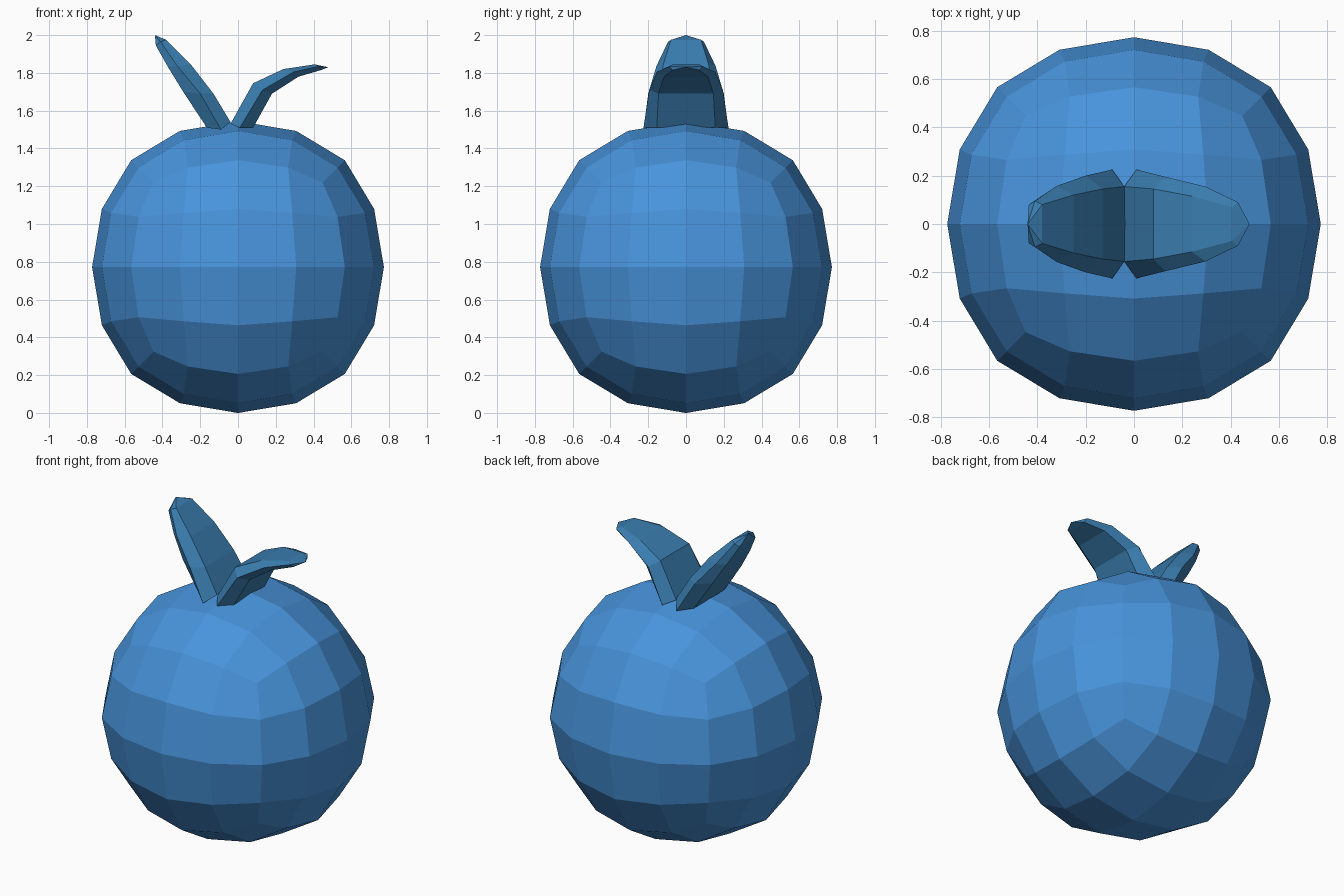
import bpy
import bmesh

cube = bpy.data.objects.get("Cube")
if cube:
    bpy.data.objects.remove(cube, do_unlink=True)


def make_material(name, rgb):
    mat = bpy.data.materials.new(name)
    mat.use_nodes = True
    color = (*rgb, 1)
    mat.diffuse_color = color
    mat.node_tree.nodes["Principled BSDF"].inputs["Base Color"].default_value = color
    return mat


def add_object(name, bm, mat):
    bmesh.ops.recalc_face_normals(bm, faces=bm.faces)
    mesh = bpy.data.meshes.new(name)
    bm.to_mesh(mesh)
    bm.free()
    mesh.materials.append(mat)
    obj = bpy.data.objects.new(name, mesh)
    bpy.context.collection.objects.link(obj)
    return obj


fruit_blue = make_material("fruit blue", (0.065, 0.296, 0.716))
leaf_blue = make_material("leaf blue", (0.042, 0.205, 0.43))

# Fruit body: a cube rounded into flat quads
radius = 0.772
bm = bmesh.new()
bmesh.ops.create_cube(bm, size=2 * radius / 0.878)
body = add_object("fruit_body", bm, fruit_blue)
body.location.z = radius
rounding = body.modifiers.new("rounding", "SUBSURF")
rounding.levels = rounding.render_levels = 2
rounding.use_limit_surface = False


# Leaf: six-sided sections with a wide rim between narrower faces, closed at a tip
def make_leaf(name, stations, tip):
    bm = bmesh.new()
    rings = []
    for upper, rim, lower, wide, narrow in stations:
        section = [(upper, narrow), (rim, wide), (lower, narrow),
                   (lower, -narrow), (rim, -wide), (upper, -narrow)]
        rings.append([bm.verts.new((x, y, z)) for (x, z), y in section])
    for a, b in zip(rings, rings[1:]):
        for i in range(6):
            j = (i + 1) % 6
            bm.faces.new((a[i], a[j], b[j], b[i]))
    bm.faces.new(rings[0])
    end = bm.verts.new((tip[0], 0, tip[1]))
    for i in range(6):
        bm.faces.new((rings[-1][i], rings[-1][(i + 1) % 6], end))
    return add_object(name, bm, leaf_blue)


# Each station: upper, rim and lower points in (x, z), rim and face half widths
make_leaf("curled_leaf", [
    ((-0.04, 1.53), (0.01, 1.51), (0.08, 1.51), 0.225, 0.155),
    ((0.08, 1.745), (0.13, 1.71), (0.18, 1.69), 0.195, 0.145),
    ((0.24, 1.82), (0.295, 1.805), (0.32, 1.78), 0.155, 0.115),
    ((0.405, 1.845), (0.43, 1.835), (0.44, 1.815), 0.09, 0.07),
], (0.478, 1.83))

make_leaf("upright_leaf", [
    ((-0.04, 1.54), (-0.09, 1.50), (-0.165, 1.51), 0.225, 0.155),
    ((-0.13, 1.69), (-0.20, 1.69), (-0.29, 1.70), 0.20, 0.145),
    ((-0.25, 1.845), (-0.32, 1.835), (-0.37, 1.83), 0.157, 0.12),
    ((-0.38, 1.975), (-0.41, 1.965), (-0.435, 1.945), 0.095, 0.08),
], (-0.44, 2.0))
